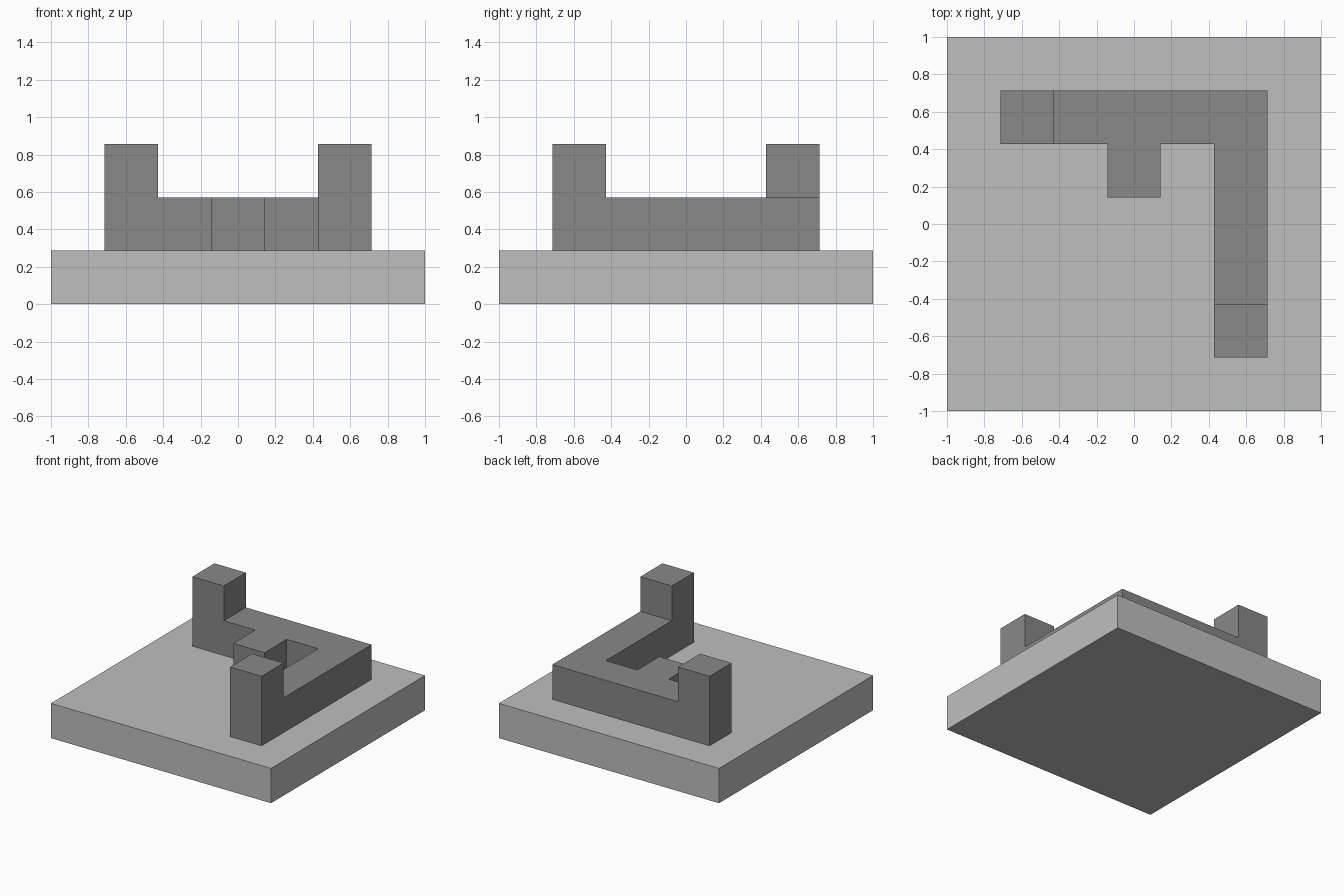
import bpy
import bmesh
from mathutils import Vector

UNIT = 2 / 7  # the whole model sits on a seven-by-seven module

default_cube = bpy.data.objects.get("Cube")
if default_cube:
    bpy.data.objects.remove(default_cube, do_unlink=True)


def make_material(name, value):
    mat = bpy.data.materials.new(name)
    mat.use_nodes = True
    color = (value, value, value, 1)
    mat.diffuse_color = color
    mat.node_tree.nodes["Principled BSDF"].inputs["Base Color"].default_value = color
    return mat


def finish(name, bm, mat):
    bmesh.ops.recalc_face_normals(bm, faces=bm.faces)
    mesh = bpy.data.meshes.new(name)
    bm.to_mesh(mesh)
    bm.free()
    mesh.materials.append(mat)
    obj = bpy.data.objects.new(name, mesh)
    bpy.context.collection.objects.link(obj)
    return obj


def block_solid(name, cells, mat):
    """Join unit cells (x, y, level) into one clean shell without inner faces."""
    bm = bmesh.new()
    for cell in cells:
        center = Vector(cell)
        for axis in range(3):
            for sign in (-1, 1):
                n = Vector((0, 0, 0))
                n[axis] = sign
                if tuple(int(v) for v in center + n) in cells:
                    continue
                u = Vector((n.y, n.z, n.x))
                v = n.cross(u)
                corners = (u + v, v - u, -u - v, u - v)
                bm.faces.new([bm.verts.new((center + (n + c) / 2) * UNIT)
                              for c in corners])
    bmesh.ops.remove_doubles(bm, verts=bm.verts, dist=0.001)
    bmesh.ops.translate(bm, verts=bm.verts, vec=(0, 0, UNIT / 2))
    bmesh.ops.dissolve_limit(bm, angle_limit=0.01, verts=bm.verts, edges=bm.edges)
    return finish(name, bm, mat)


light_grey = make_material("light grey", 0.52)
dark_grey = make_material("dark grey", 0.246)

# Square base slab
bm = bmesh.new()
bmesh.ops.create_cube(bm, size=1)
bmesh.ops.scale(bm, verts=bm.verts, vec=(2, 2, UNIT))
bmesh.ops.translate(bm, verts=bm.verts, vec=(0, 0, UNIT / 2))
finish("base_slab", bm, light_grey)

# Corner wall: back run, left run, inner stub and a raised post at each end
wall = {(x, 2, 1) for x in range(-2, 3)}
wall |= {(2, y, 1) for y in range(-2, 3)}
wall |= {(0, 1, 1)}
wall |= {(-2, 2, 2), (2, -2, 2)}
block_solid("corner_wall", wall, dark_grey)
